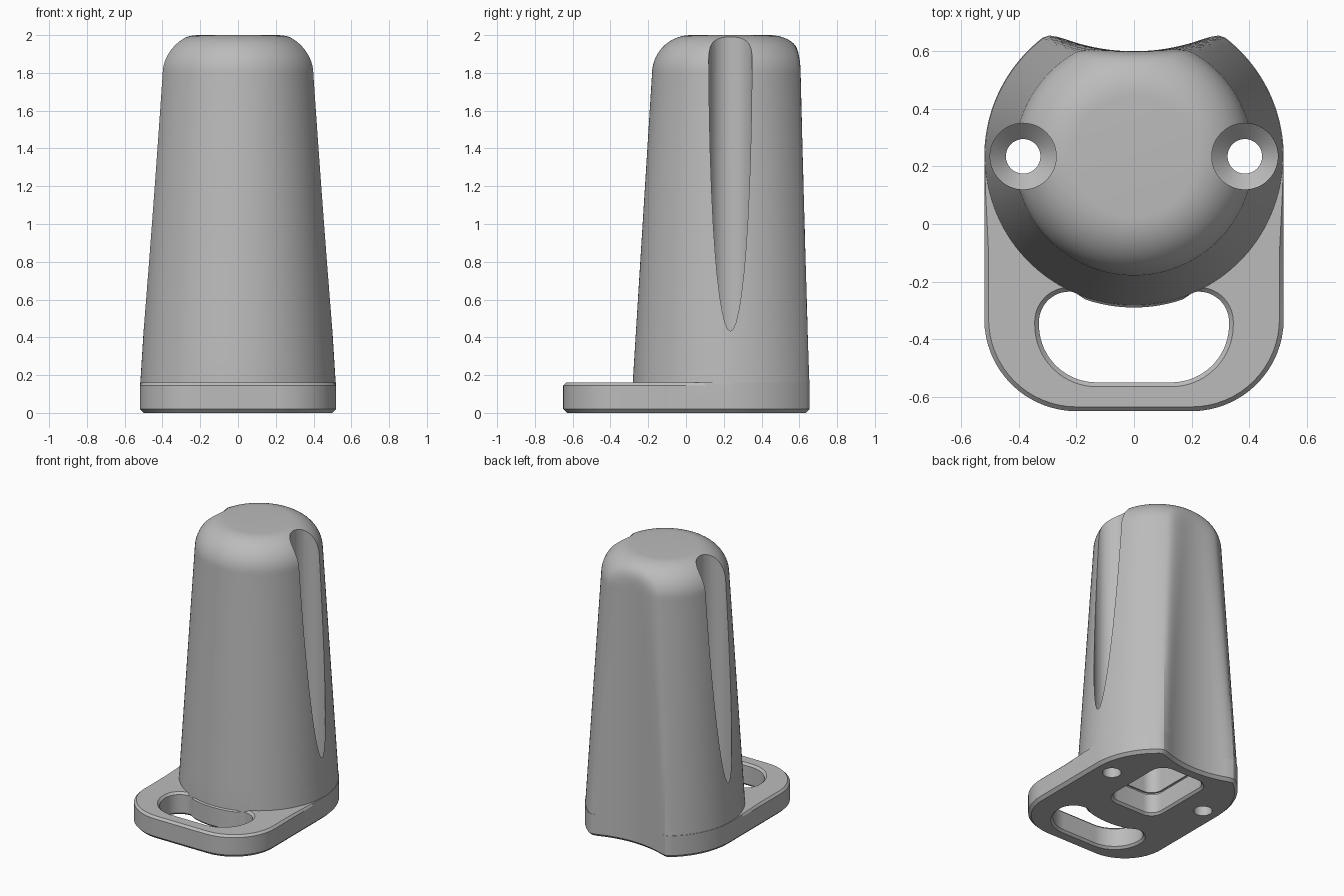
import bpy, bmesh
from math import sin, cos, pi, sqrt, radians

cube = bpy.data.objects.get("Cube")
if cube:
    bpy.data.objects.remove(cube, do_unlink=True)

grey = bpy.data.materials.new("plain_grey")
grey.use_nodes = True
COLOUR = (0.5, 0.5, 0.5, 1)
grey.diffuse_color = COLOUR
grey.node_tree.nodes["Principled BSDF"].inputs["Base Color"].default_value = COLOUR

CY = 0.235          # body axis
WIDE = 0.52         # half width of the base
TOP = 0.16          # top of the base plate


def arc(cx, cy, r, a0, a1, n=16):
    return [(cx + r * cos(radians(a0 + (a1 - a0) * i / n)),
             cy + r * sin(radians(a0 + (a1 - a0) * i / n))) for i in range(n + 1)]


def inset(pts, d):
    """Move a counter-clockwise outline inward by d, or by d(x, y)."""
    out = []
    for i, (x, y) in enumerate(pts):
        (ax, ay), (bx, by) = pts[i - 1], pts[(i + 1) % len(pts)]
        tx, ty = bx - ax, by - ay
        size = sqrt(tx * tx + ty * ty)
        k = d(x, y) if callable(d) else d
        out.append((x - ty / size * k, y + tx / size * k))
    return out


def loft(name, rings):
    """Solid through a stack of (height, outline) rings."""
    bm = bmesh.new()
    loops = [[bm.verts.new((x, y, z)) for x, y in pts] for z, pts in rings]
    n = len(loops[0])
    for low, high in zip(loops, loops[1:]):
        for i in range(n):
            j = (i + 1) % n
            bm.faces.new((low[i], low[j], high[j], high[i]))
    bm.faces.new(loops[0][::-1])
    bm.faces.new(loops[-1])
    bmesh.ops.recalc_face_normals(bm, faces=bm.faces)
    mesh = bpy.data.meshes.new(name)
    bm.to_mesh(mesh)
    bm.free()
    mesh.materials.append(grey)
    ob = bpy.data.objects.new(name, mesh)
    bpy.context.collection.objects.link(ob)
    return ob


def combine(ob, other, operation):
    """Apply a boolean and remove the helper."""
    mod = ob.modifiers.new(operation, 'BOOLEAN')
    mod.operation, mod.object, mod.solver = operation, other, 'EXACT'
    bpy.context.view_layer.objects.active = ob
    bpy.ops.object.modifier_apply(modifier=mod.name)
    bpy.data.objects.remove(other, do_unlink=True)


def body_point(r, t):
    """Circle of radius r, blended into a wide hollow at the back."""
    hollow, dist = 0.7, 1.065
    disc = hollow ** 2 - (dist * cos(t)) ** 2
    if sin(t) > 0 and disc > 0:
        g = dist * sin(t) - sqrt(disc)
        k = 0.05
        h = max(k - abs(r - g), 0) / k
        r = min(r, g) - h * h * k / 4
    return r * cos(t), CY + r * sin(t)


def body_ring(r, n=144):
    return [body_point(r, 2 * pi * i / n) for i in range(n)]


# Base plate: hollow back, straight sides, rounded front corners
outline = [body_point(WIDE, pi * i / 72) for i in range(73)]
outline += [(-WIDE, 0.1), (-WIDE, -0.1)]
outline += arc(-0.2, -0.33, 0.32, 180, 270) + arc(0.2, -0.33, 0.32, 270, 360)
outline += [(WIDE, -0.1), (WIDE, 0.1)]


def front_chamfer(x, y):
    return 0.015 * min(1, max(0, (0.15 - y) / 0.15))


tower = loft("guard_body", [(0, inset(outline, 0.02)), (0.02, outline),
                            (0.145, outline), (TOP, inset(outline, front_chamfer))])

# Kidney-shaped slot in the plate, chamfered on both faces
right = arc(0.13, -0.35, 0.2, -90, -4) + arc(0.225, -0.34, 0.105, 0, 100)
slot = right + arc(0, CY, 0.525, -71, -109, 24) + [(-x, y) for x, y in right[::-1]]
flared = inset(slot, -0.015)
combine(tower, loft("slot_cutter", [(-0.05, flared), (0, flared), (0.015, slot),
                                    (0.145, slot), (TOP, flared), (0.2, flared)]),
        'DIFFERENCE')

# Tapered tower with a rounded top
rings = [(0.05, body_ring(0.517)), (TOP, body_ring(0.517))]
for i in range(1, 12):
    f = i / 12
    rings.append((TOP + (1.795 - TOP) * f, body_ring(0.517 - 0.102 * f)))
for i in range(15):
    a = pi / 2 * i / 14
    rings.append((1.795 + 0.205 * sin(a), body_ring(0.21 + 0.205 * cos(a))))
combine(tower, loft("tower", rings), 'UNION')

# Screw channels, countersunk at the bottom, on both sides
for side in (-1, 1):
    steps = [(-0.05, 0.06), (0.145, 0.06), (0.2, 0.115), (2.1, 0.115)]
    rings = [(z, arc(side * 0.385, CY, r, 0, 360, 48)[:-1]) for z, r in steps]
    combine(tower, loft("screw_cutter", rings), 'DIFFERENCE')

# Rounded pocket underneath with a thin seam in its wall
pocket = []
for sx, sy, a in ((1, 1, 0), (-1, 1, 90), (-1, -1, 180), (1, -1, 270)):
    pocket += arc(sx * 0.11, CY + sy * 0.19, 0.08, a, a + 90, 8)
steps = [(-0.05, -0.015), (0, -0.015), (0.015, 0), (0.15, 0), (0.15, -0.012),
         (0.165, -0.012), (0.165, 0), (0.9, 0)]
combine(tower, loft("pocket_cutter", [(z, inset(pocket, d)) for z, d in steps]),
        'DIFFERENCE')

bpy.ops.object.select_all(action='DESELECT')
tower.select_set(True)
bpy.context.view_layer.objects.active = tower
bpy.ops.object.shade_smooth_by_angle(angle=radians(22))
